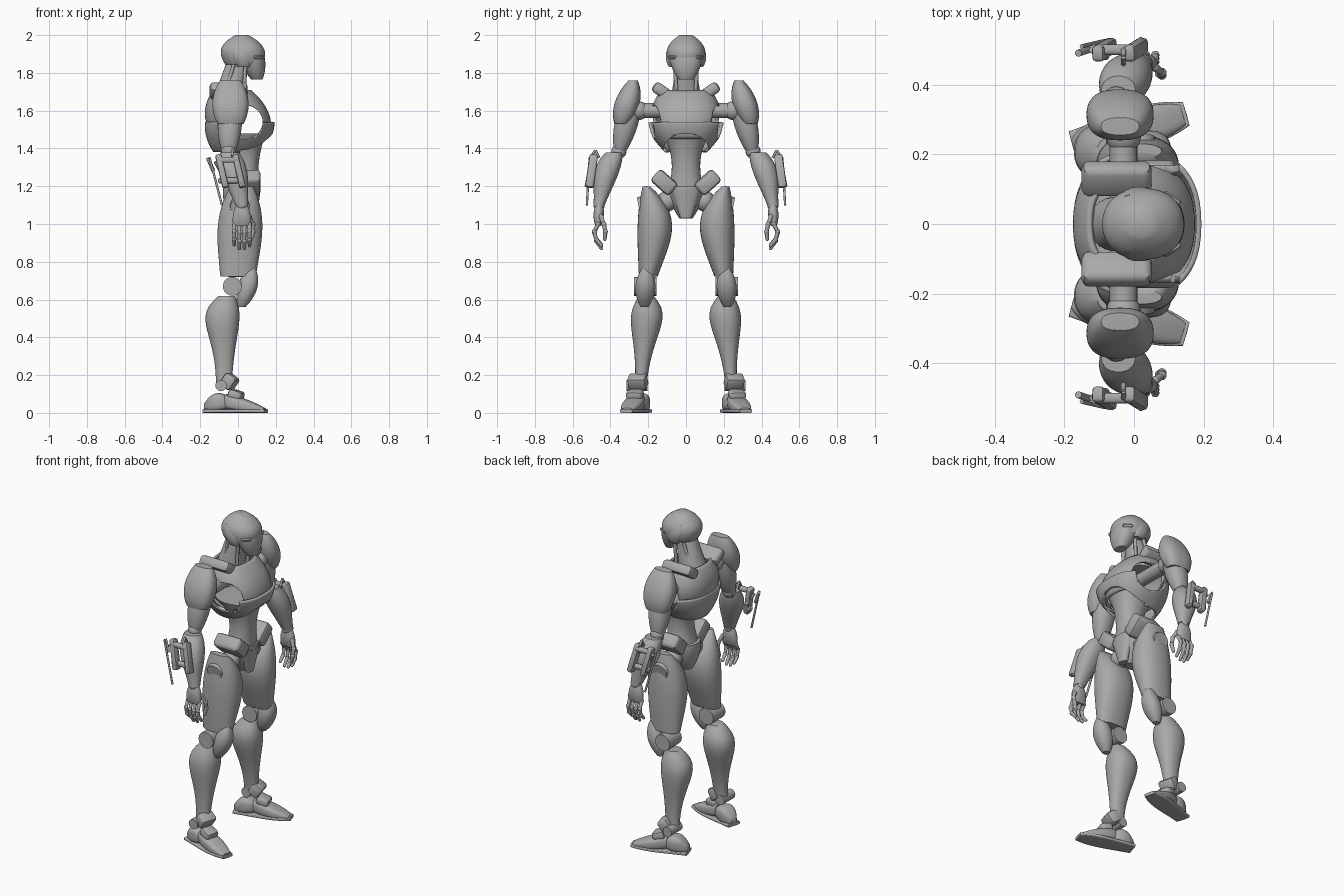
import bpy, bmesh, math
from mathutils import Matrix, Vector

if "Cube" in bpy.data.objects:
    bpy.data.objects.remove(bpy.data.objects["Cube"])

shade = (.4, .4, .4, 1)
grey = bpy.data.materials.new("plain_grey")
grey.use_nodes = True
grey.diffuse_color = shade
grey.node_tree.nodes["Principled BSDF"].inputs["Base Color"].default_value = shade


def finish(name, bm, pair=False, sub=0, shell=0, cutters=()):
    """Turn the mesh into a smooth object with its modifiers."""
    bmesh.ops.recalc_face_normals(bm, faces=bm.faces)
    mesh = bpy.data.meshes.new(name)
    bm.to_mesh(mesh)
    bm.free()
    ob = bpy.data.objects.new(name, mesh)
    bpy.context.collection.objects.link(ob)
    mesh.materials.append(grey)
    bpy.ops.object.select_all(action="DESELECT")
    ob.select_set(True)
    bpy.context.view_layer.objects.active = ob
    bpy.ops.object.shade_smooth_by_angle(angle=math.radians(45))
    if sub:
        mod = ob.modifiers.new("round", "SUBSURF")
        mod.levels = mod.render_levels = sub
    if shell:
        mod = ob.modifiers.new("shell", "SOLIDIFY")
        mod.thickness, mod.offset = shell, -1
    for cutter in cutters:
        mod = ob.modifiers.new("cut", "BOOLEAN")
        mod.object, mod.operation, mod.solver = cutter, "DIFFERENCE", "EXACT"
    if pair:
        mod = ob.modifiers.new("pair", "MIRROR")
        mod.use_axis = (False, True, False)
        mod.use_mirror_merge = False
    return ob


def spindle(name, start, end, size_start, size_end, swell=0, peak=.5, bow=(0, 0, 0), flat=1,
            power=2.2, along="z", caps=True, place=None, pair=True, **options):
    """Tapered body between two points that swells, and bows sideways, around its peak."""
    bm = bmesh.new()
    crease = bm.edges.layers.float.new("crease_edge")
    start, end, bow = Vector(start), Vector(end), Vector(bow)
    size_start, size_end = Vector(size_start), Vector(size_end)
    steps, sides, loops = 8, 24, []
    skew = math.log(.5) / math.log(peak)
    for s in range(steps + 1):
        t = s / steps
        bulge = max(0, math.sin(math.pi * t ** skew)) ** .8
        centre = start.lerp(end, t) + bow * bulge
        ra, rb = size_start.lerp(size_end, t) + Vector((swell, swell * flat)) * bulge
        loop = []
        for i in range(sides):
            angle = math.tau * (i + .5) / sides
            a, b = math.cos(angle), math.sin(angle)
            a = math.copysign(abs(a) ** (2 / power), a) * ra
            b = math.copysign(abs(b) ** (2 / power), b) * rb
            offset = Vector((a, b, 0) if along == "z" else (0, a, b))
            loop.append(bm.verts.new(centre + offset))
        loops.append(loop)
    for low, high in zip(loops, loops[1:]):
        for i in range(sides):
            bm.faces.new((low[i - 1], low[i], high[i], high[i - 1]))
    if caps:
        for loop in (loops[0], loops[-1]):
            for edge in bm.faces.new(loop).edges:
                edge[crease] = .8
    if place:
        bm.transform(place)
    return finish(name, bm, pair=pair, sub=1, **options)


def add_rod(bm, a, b, radius, tip=None):
    a, b = Vector(a), Vector(b)
    turn = (b - a).to_track_quat("Z", "Y").to_matrix().to_4x4()
    bmesh.ops.create_cone(bm, cap_ends=True, segments=20, radius1=radius, radius2=tip or radius,
                          depth=(b - a).length, matrix=Matrix.Translation((a + b) / 2) @ turn)


def add_ball(bm, centre, radius):
    bmesh.ops.create_uvsphere(bm, u_segments=16, v_segments=10, radius=radius,
                              matrix=Matrix.Translation(centre))


def rod(name, a, b, radius, tip=None):
    bm = bmesh.new()
    add_rod(bm, a, b, radius, tip)
    finish(name, bm, pair=True)


def ball(name, centre, radius):
    bm = bmesh.new()
    add_ball(bm, centre, radius)
    finish(name, bm, pair=True)


def add_chain(bm, joints, radius):
    """Finger made of tapered bones with a ball at each joint."""
    for a, b in zip(joints, joints[1:]):
        add_ball(bm, a, radius * 1.1)
        add_rod(bm, a, b, radius, radius * .8)
    add_ball(bm, joints[-1], radius * .8)


def box(name, centre, size, turn=(0, 0, 0), bevel=.01):
    bm = bmesh.new()
    bmesh.ops.create_cube(bm, size=1, matrix=Matrix.Diagonal((*size, 1)))
    bmesh.ops.bevel(bm, geom=bm.edges[:], offset=bevel, segments=2, affect="EDGES", profile=.5)
    for degrees, axis in zip(turn, "XYZ"):
        bm.transform(Matrix.Rotation(math.radians(degrees), 4, axis))
    bm.transform(Matrix.Translation(centre))
    finish(name, bm, pair=True)


def hidden_cutter(name, centre, size, axis):
    bm = bmesh.new()
    bmesh.ops.create_cone(bm, cap_ends=True, segments=40, radius1=1, radius2=1, depth=1,
                          matrix=Matrix.Rotation(math.pi / 2, 4, axis))
    bm.transform(Matrix.Translation(centre) @ Matrix.Diagonal((*size, 1)))
    ob = finish(name, bm)
    ob.hide_render = True
    ob.hide_set(True)
    return ob


# Torso: hollow chest and ribs with arm openings, then waist and pelvis
arm_hole = hidden_cutter("arm_hole_cutter", (.03, 0, 1.54), (.1, 1, .09), "X")
rib_arch = hidden_cutter("rib_arch_cutter", (.15, 0, 1.39), (.28, .12, .09), "Y")
spindle("chest_shell", (.02, 0, 1.45), (-.03, 0, 1.71), (.14, .14), (.1, .13), swell=.053,
        power=2.4, caps=False, pair=False, shell=.015, cutters=[arm_hole])
spindle("rib_shell", (0, 0, 1.39), (.01, 0, 1.54), (.12, .1), (.17, .2), swell=.015,
        power=2.4, caps=False, pair=False, shell=.015, cutters=[arm_hole, rib_arch])
spindle("abdomen", (.02, 0, 1.16), (.01, 0, 1.48), (.09, .1), (.14, .13), swell=-.04, peak=.55,
        bow=(.02, 0, 0), pair=False)
spindle("pelvis", (.01, 0, 1.03), (.02, 0, 1.2), (.05, .035), (.1, .1), swell=.015, pair=False)
spindle("crotch_plate", (.08, 0, 1.03), (.08, 0, 1.18), (.02, .03), (.04, .08), pair=False)
box("hip_flap", (.035, .115, 1.22), (.17, .13, .085), (42, 0, 0), bevel=.02)
box("collar_plate", (-.05, .13, 1.705), (.2, .1, .06), (35, 0, 0), bevel=.02)
rod("shoulder_axle", (-.03, 0, 1.6), (-.03, .27, 1.6), .04)
ball("shoulder_joint", (-.03, .25, 1.6), .05)

# Neck and head
spindle("neck", (-.05, 0, 1.67), (0, 0, 1.86), (.08, .08), (.06, .05), pair=False)
rod("front_neck_rod", (.03, .05, 1.68), (.04, .06, 1.85), .01)
rod("rear_neck_rod", (-.07, .05, 1.69), (-.02, .06, 1.85), .01)
spindle("helmet", (.03, 0, 1.845), (.02, 0, 2), (.1, .09), (.035, .035), swell=.05, peak=.55,
        flat=.8, pair=False)
spindle("face_plate", (.1, 0, 1.765), (.07, 0, 1.89), (.03, .04), (.07, .09), swell=.01, pair=False)
box("brow_plate", (.09, .045, 1.875), (.06, .09, .02), (14, 0, -32))
spindle("temple_guard", (.03, .075, 1.83), (0, .075, 1.95), (.03, .015), (.03, .01), swell=.02)

# Shoulders and arms
spindle("shoulder_pad", (-.04, .34, 1.53), (-.04, .28, 1.76), (.07, .04), (.055, .025), swell=.035,
        power=2.5)
spindle("upper_arm", (-.05, .35, 1.38), (-.04, .3, 1.6), (.035, .03), (.06, .06), swell=.015)
ball("elbow", (-.05, .355, 1.385), .04)
spindle("forearm", (.02, .46, 1.1), (-.045, .38, 1.38), (.035, .03), (.05, .045), swell=.027,
        peak=.65, bow=(0, .01, 0))
box("elbow_guard", (-.05, .34, 1.38), (.07, .02, .06), (15, 0, 0))

# Forearm launcher: rails, crossbars, prongs and needles
for side, x in (("rear", -.085), ("front", .005)):
    box(side + "_launcher_rail", (x, .5, 1.28), (.035, .045, .18), (8, -13, 0))
for side, z in (("lower", 1.23), ("upper", 1.34)):
    box(side + "_launcher_bar", (-.05, .5, z), (.11, .03, .03))
rod("rear_needle", (-.15, .51, 1.35), (-.085, .525, 1.1), .006)
rod("front_needle", (-.01, .5, 1.36), (.02, .53, 1.2), .007)
rod("rear_prong", (-.16, .49, 1.35), (-.13, .5, 1.28), .01)
rod("inner_prong", (-.12, .5, 1.33), (-.08, .48, 1.26), .01)
rod("launcher_hook", (-.03, .46, 1.35), (-.03, .48, 1.39), .007)
rod("launcher_hook_tip", (-.03, .48, 1.39), (-.03, .5, 1.36), .007)

# Hands
ball("wrist", (.02, .46, 1.1), .03)
spindle("palm", (.02, .465, .99), (.02, .46, 1.1), (.045, .015), (.03, .02), swell=.01)
bm = bmesh.new()
for i, lift in enumerate((.02, 0, 0, .015)):
    x = -.02 + i * .027
    add_chain(bm, [(x, .465, 1), (x, .485, .955 + lift / 3), (x, .475, .91 + lift / 2), (x, .447, .87 + lift)], .011)
add_chain(bm, [(.06, .45, 1.04), (.08, .435, 1), (.08, .427, .96), (.07, .43, .92)], .012)
finish("fingers", bm, pair=True)

# Legs
ball("hip_joint", (.02, .1, 1.12), .055)
spindle("thigh", (0, .2, .72), (.02, .21, 1.2), (.095, .05), (.06, .02), swell=.045, peak=.6,
        flat=1.35, bow=(0, -.042, 0))
rod("hip_disc", (.01, .2, 1.1), (.01, .25, 1.09), .06, .05)
rod("knee_joint", (-.03, .155, .67), (-.03, .275, .67), .05)
spindle("knee_cap", (.02, .22, .56), (.07, .21, .77), (.02, .02), (.02, .02), swell=.034,
        bow=(.005, 0, 0))
spindle("shin", (-.075, .24, .13), (-.06, .21, .62), (.042, .03), (.045, .04), swell=.05, peak=.78,
        bow=(-.02, -.01, 0))

# Ankles and feet, turned slightly outward
rod("ankle_joint", (-.09, .205, .145), (-.09, .315, .145), .03)
box("ankle_cuff", (-.045, .255, .165), (.07, .1, .075), (0, 35, 16), bevel=.015)
box("instep", (-.01, .27, .095), (.075, .085, .05), (0, 18, 16), bevel=.015)
foot = Matrix.Translation((-.08, .25, 0)) @ Matrix.Rotation(math.radians(16), 4, "Z")
spindle("sole", (-.1, 0, .01), (.24, 0, .01), (.045, .01), (.035, .01), swell=.02, peak=.65, flat=0,
        power=5, along="x", place=foot)
spindle("heel", (-.1, 0, .03), (.03, 0, .05), (.02, .02), (.035, .03), swell=.025, bow=(0, 0, .015),
        power=3, along="x", place=foot)
spindle("toe_cap", (.02, 0, .06), (.23, 0, .015), (.04, .04), (.03, .01), swell=.02, flat=.5,
        power=3, along="x", place=foot)
